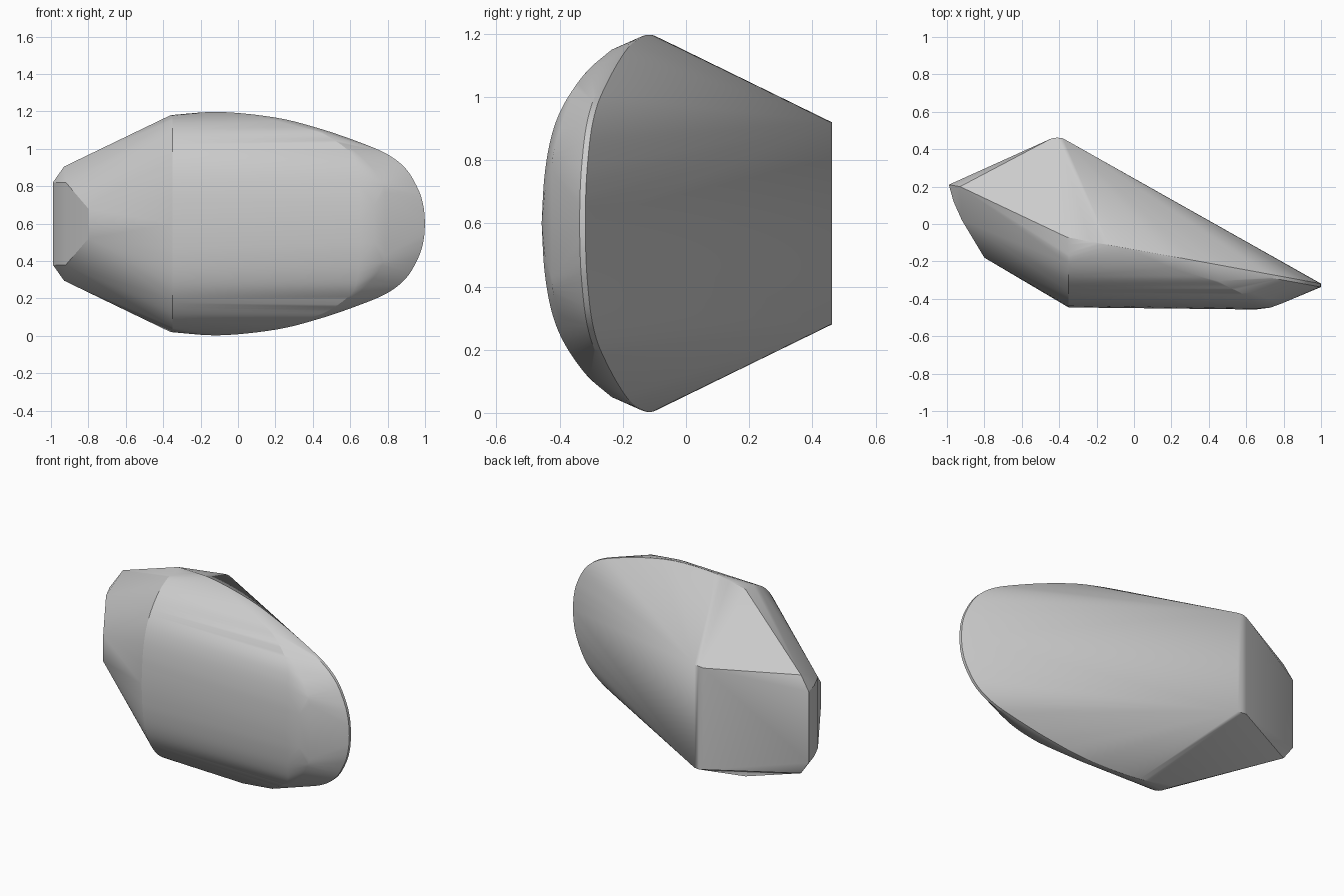
import bpy
import bmesh
import math
from mathutils import Vector

cube = bpy.data.objects.get("Cube")
if cube:
    bpy.data.objects.remove(cube)

MID = 0.6  # height of the symmetry plane


def both(points):
    """Points given as x, y, distance from the middle; returns both halves."""
    return [Vector((x, y, MID + s * d)) for x, y, d in points for s in (1, -1)]


def spline(points, steps=8):
    """Smooth curve through the points."""
    p = [Vector(q) for q in points]
    p = [2 * p[0] - p[1]] + p + [2 * p[-1] - p[-2]]
    out = [p[-2]]
    for a, b, c, d in zip(p, p[1:], p[2:], p[3:]):
        for i in range(steps):
            t = i / steps
            out.append(0.5 * (2 * b + (c - a) * t + (2 * a - 5 * b + 4 * c - d) * t ** 2
                              + (3 * b - a - 3 * c + d) * t ** 3))
    return out


# Rim: an oval lying in a slanted plane, with a thin band in front of it
outline = spline([(-0.36, 0.58), (-0.1, 0.597), (0.2, 0.567), (0.43, 0.51), (0.65, 0.435),
                  (0.8, 0.37), (0.9, 0.29), (0.965, 0.18), (0.992, 0.09), (1, 0)])
rim = []
for p in outline:
    x, d = p
    y = -0.07 - 0.183 * (x + 0.36)
    rim += [(x, y, d), (x, y - 0.018 * max(0, min(1, x + 0.3)), d)]

# Front bulge: a curved section at one end and a rounded lip at the other
section = spline([(-0.35, -0.11, 0.577), (-0.35, -0.2, 0.555), (-0.35, -0.29, 0.495),
                  (-0.35, -0.365, 0.4), (-0.35, -0.41, 0.3), (-0.35, -0.435, 0.17),
                  (-0.35, -0.446, 0)])
lip = spline([(0.2, -0.235, 0.55), (0.45, -0.315, 0.48), (0.6, -0.385, 0.38),
              (0.64, -0.425, 0.28), (0.65, -0.448, 0.15), (0.65, -0.457, 0)])
lip += spline([(0.45, -0.305, 0.49), (0.62, -0.365, 0.39), (0.72, -0.4, 0.295),
               (0.77, -0.42, 0.22), (0.79, -0.425, 0.17)])
lip += [(0.73, -0.447, 0.1)]

# Back ridge and the narrow blunt end
ridge = [(-0.44, 0.458, 0.315), (-0.41, 0.462, 0.32), (-0.38, 0.458, 0.32)]
nose = [(-0.99, 0.21, 0.22), (-0.93, 0.2, 0.305), (-0.965, 0.12, 0.22),
        (-0.92, 0.02, 0.22), (-0.8, -0.18, 0.08)]

bm = bmesh.new()
for co in both(rim + section + lip + ridge + nose):
    bm.verts.new(co)
bmesh.ops.remove_doubles(bm, verts=bm.verts, dist=0.002)
bmesh.ops.convex_hull(bm, input=bm.verts)
loose = [v for v in bm.verts if not v.link_faces]
bmesh.ops.delete(bm, geom=loose, context='VERTS')
bmesh.ops.recalc_face_normals(bm, faces=bm.faces)

mesh = bpy.data.meshes.new("faceted_shell")
bm.to_mesh(mesh)
bm.free()
shell = bpy.data.objects.new("faceted_shell", mesh)
bpy.context.collection.objects.link(shell)

# Single plain grey
grey = bpy.data.materials.new("plain_grey")
grey.use_nodes = True
colour = (0.6, 0.6, 0.6, 1)
grey.diffuse_color = colour
grey.node_tree.nodes["Principled BSDF"].inputs["Base Color"].default_value = colour
mesh.materials.append(grey)

bpy.ops.object.select_all(action='DESELECT')
shell.select_set(True)
bpy.context.view_layer.objects.active = shell
bpy.ops.object.shade_smooth_by_angle(angle=math.radians(25))
